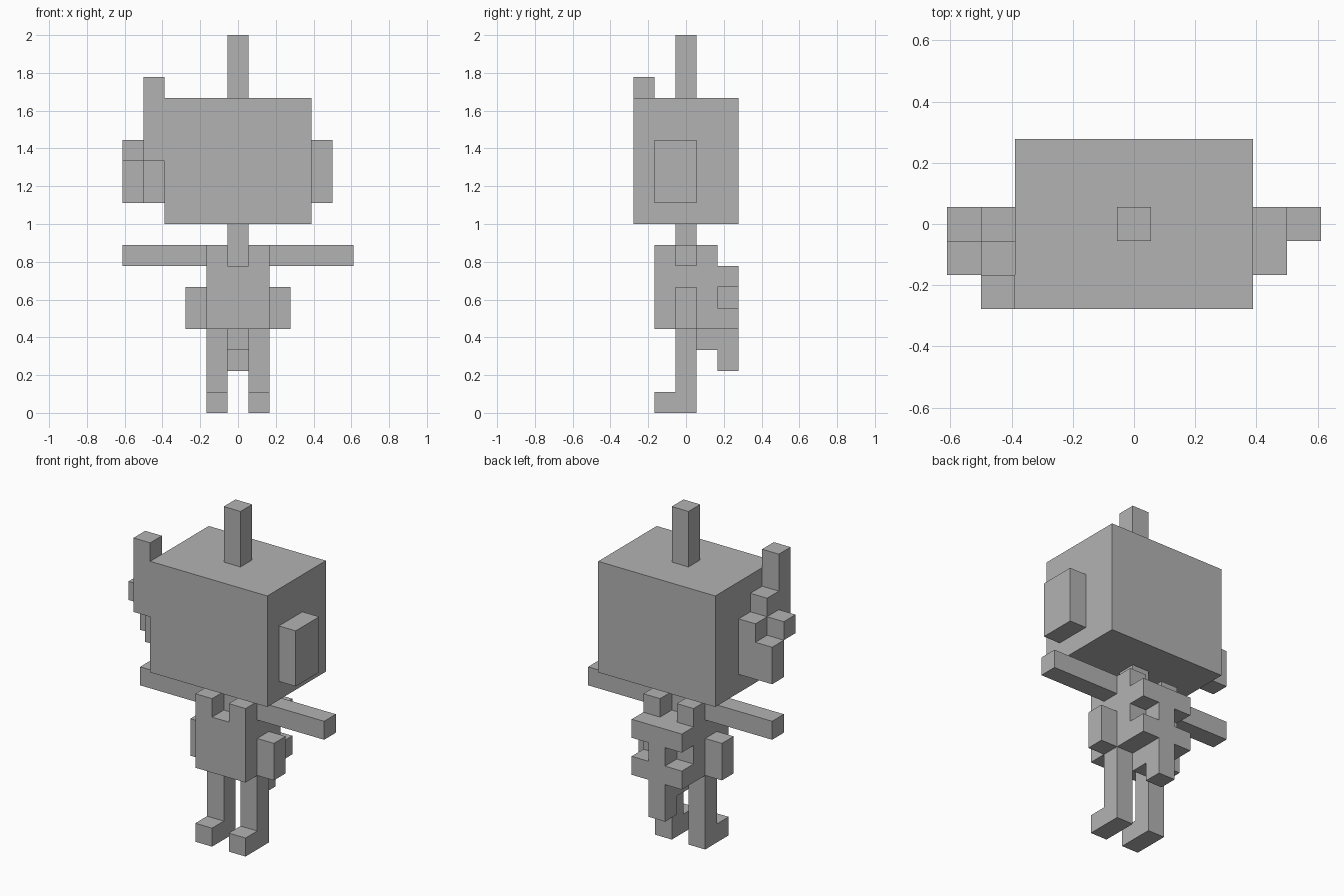
import bpy
import bmesh
from mathutils import Vector

if "Cube" in bpy.data.objects:
    bpy.data.objects.remove(bpy.data.objects["Cube"])

UNIT = 1 / 9  # edge of one block; cell centres are whole numbers in x and y

grey = bpy.data.materials.new("plain_grey")
grey.use_nodes = True
colour = (0.45, 0.45, 0.45, 1)
grey.diffuse_color = colour
grey.node_tree.nodes["Principled BSDF"].inputs["Base Color"].default_value = colour


def part(name, *boxes):
    """One object from boxes given as first and last cell in x, y and bottom and top in z."""
    bm = bmesh.new()
    for (xa, xb), (ya, yb), (za, zb) in boxes:
        low = Vector((xa - 0.5, ya - 0.5, za)) * UNIT
        high = Vector((xb + 0.5, yb + 0.5, zb)) * UNIT
        for v in bmesh.ops.create_cube(bm, size=1)["verts"]:
            for i in range(3):
                v.co[i] = high[i] if v.co[i] > 0 else low[i]
    mesh = bpy.data.meshes.new(name)
    bm.to_mesh(mesh)
    bm.free()
    mesh.materials.append(grey)
    obj = bpy.data.objects.new(name, mesh)
    bpy.context.collection.objects.link(obj)


# Head with its top post and neck
part("head", ((-3, 3), (-2, 2), (9, 15)))
part("top_post", ((0, 0), (0, 0), (15, 18)))
part("neck", ((0, 0), (0, 0), (8, 9)))

# Plain ear on the left, stepped headset on the right
part("left_ear", ((4, 4), (-1, 0), (10, 13)))
part("right_ear",
     ((-4, -4), (-2, -2), (12, 16)),
     ((-4, -4), (-1, -1), (10, 14)),
     ((-4, -4), (0, 0), (10, 13)),
     ((-5, -5), (-1, -1), (12, 13)),
     ((-5, -5), (0, 0), (10, 12)))

# Torso and the bar that forms both arms
part("torso", ((-1, 1), (-1, 1), (4, 7)))
part("arms", ((-5, 5), (0, 0), (7, 8)))

# Backpack: two rows joined by a centre block
part("backpack",
     ((-1, 1), (2, 2), (6, 7)),
     ((0, 0), (2, 2), (5, 6)),
     ((-1, 1), (2, 2), (4, 5)))

# Tail hanging below the backpack
part("tail",
     ((0, 0), (1, 2), (3, 4)),
     ((0, 0), (2, 2), (2, 3)))

# Paired parts
for side, s in (("left", 1), ("right", -1)):
    part(side + "_front_strap", ((s, s), (-1, -1), (7, 8)))
    part(side + "_back_strap", ((s, s), (1, 1), (7, 8)))
    part(side + "_hip_pouch", ((2 * s, 2 * s), (0, 0), (4, 6)))
    part(side + "_leg", ((s, s), (0, 0), (0, 4)))
    part(side + "_foot", ((s, s), (-1, -1), (0, 1)))
